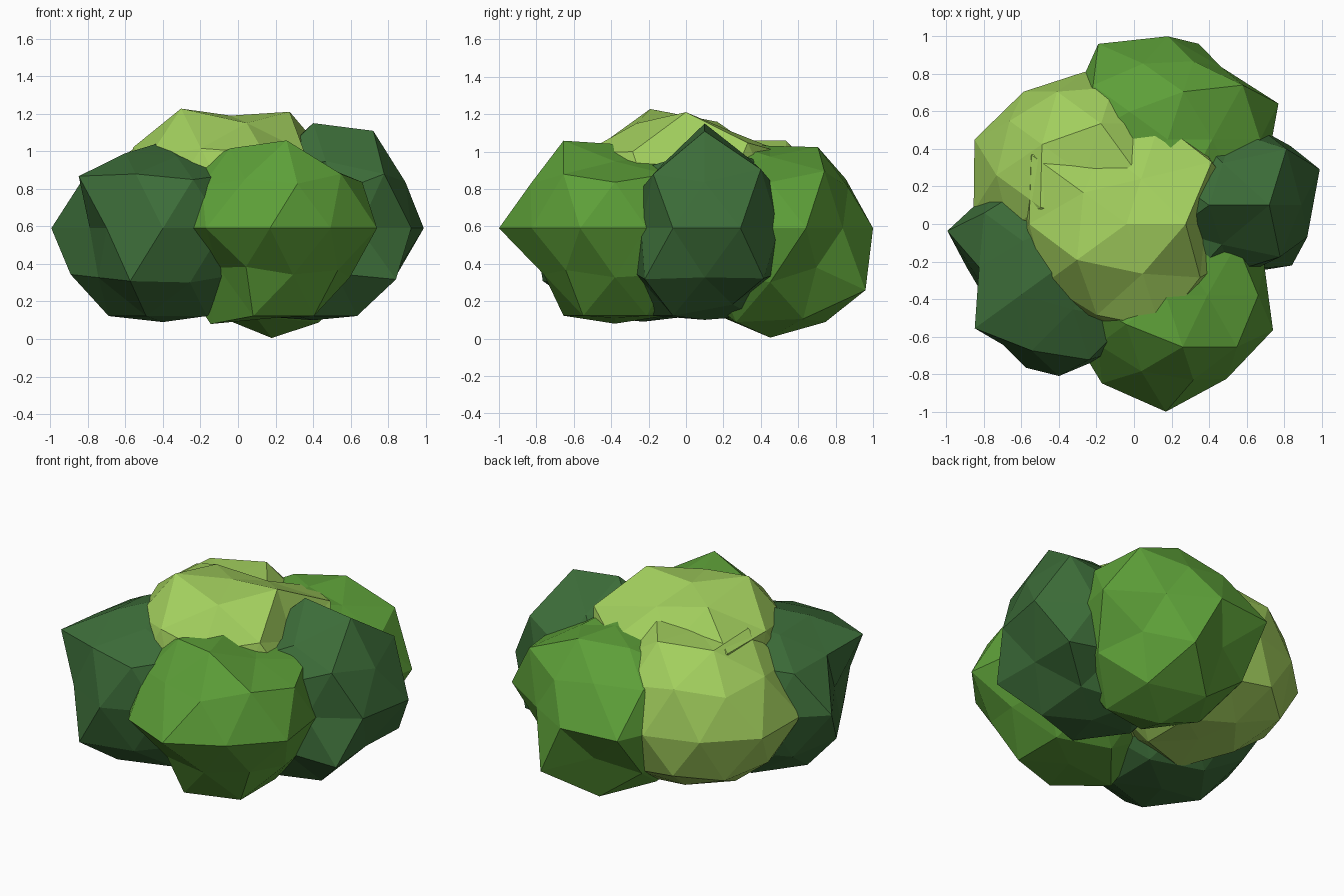
import bpy, bmesh, math

if "Cube" in bpy.data.objects:
    bpy.data.objects.remove(bpy.data.objects["Cube"])


def material(name, rgb):
    m = bpy.data.materials.new(name)
    m.diffuse_color = (*rgb, 1)
    m.use_nodes = True
    m.node_tree.nodes["Principled BSDF"].inputs["Base Color"].default_value = m.diffuse_color
    return m


DARK = material("dark_leaf", (0.045, 0.15, 0.04))
MID = material("mid_leaf", (0.11, 0.35, 0.04))
LIGHT = material("light_leaf", (0.36, 0.62, 0.11))


def slot(co):
    """Name a ball vertex by ring (crown, upper, equator, lower, root) and azimuth."""
    if abs(co.z) > 0.95:
        return "top" if co.z > 0 else "base"
    ring = "c" if co.z > 0.7 else "u" if co.z > 0.3 else "e" if co.z > -0.3 else "l" if co.z > -0.7 else "r"
    return ring + str(round(math.degrees(math.atan2(co.y, co.x))) % 360)


def leaf_clump(name, centre, mat, radius=0.55, **pulls):
    """Faceted ball whose vertices are pulled in or out along their radius."""
    bm = bmesh.new()
    bmesh.ops.create_icosphere(bm, subdivisions=2, radius=1)
    for v in bm.verts:
        v.co = v.co.normalized() * pulls.get(slot(v.co), radius)
    mesh = bpy.data.meshes.new(name)
    bm.to_mesh(mesh)
    bm.free()
    mesh.materials.append(mat)
    ob = bpy.data.objects.new(name, mesh)
    ob.location = centre
    bpy.context.collection.objects.link(ob)


# Ring of five clumps
leaf_clump("front_left_clump", (-0.40, -0.23, 0.59), DARK,
           top=0.46, base=0.50, c0=0.45, c144=0.45, c216=0.47, c288=0.45,
           u180=0.50, u216=0.62, u288=0.58, e162=0.625,
           e198=0.41, e234=0.51, e270=0.58, l216=0.50, l252=0.63)
leaf_clump("front_clump", (0.17, -0.38, 0.59), MID,
           top=0.45, base=0.48, c0=0.42, c72=0.45, c144=0.45, c216=0.50,
           u216=0.50, u252=0.50, u288=0.53, e234=0.58, e270=0.62,
           e342=0.60, l0=0.50, l216=0.40, l252=0.46, l288=0.47, l324=0.50, r180=0.60)
leaf_clump("right_clump", (0.40, 0.10, 0.59), DARK,
           top=0.56, base=0.49, c0=0.61, c72=0.45, c144=0.45, c216=0.44, c288=0.42,
           u36=0.60, u72=0.46, u288=0.42, e18=0.62, e54=0.49,
           e306=0.42, l0=0.50, l36=0.60, l72=0.47, l288=0.46, l324=0.61, r36=0.48)
leaf_clump("back_clump", (0.18, 0.45, 0.59), MID,
           top=0.44, base=0.585, c0=0.45, c72=0.51, c144=0.48, c216=0.45, u36=0.58,
           u72=0.49, u108=0.50, e18=0.62, e54=0.48,
           e126=0.63, l36=0.47, l72=0.63, l108=0.47, r36=0.57, r108=0.59, r324=0.59)
leaf_clump("back_left_clump", (-0.265, 0.26, 0.59), LIGHT,
           top=0.46, base=0.44, c72=0.55, c144=0.53, e162=0.615, e198=0.62,
           r108=0.48, r180=0.50)

# Raised clump on top
leaf_clump("top_clump", (-0.04, 0.0, 0.70), LIGHT, radius=0.60,
           top=0.49, c216=0.62, c288=0.53, c72=0.48, c144=0.54, u0=0.47, u36=0.66,
           u72=0.64, u108=0.50, u144=0.70, u180=0.61, u288=0.65, u324=0.57, base=0.45)
